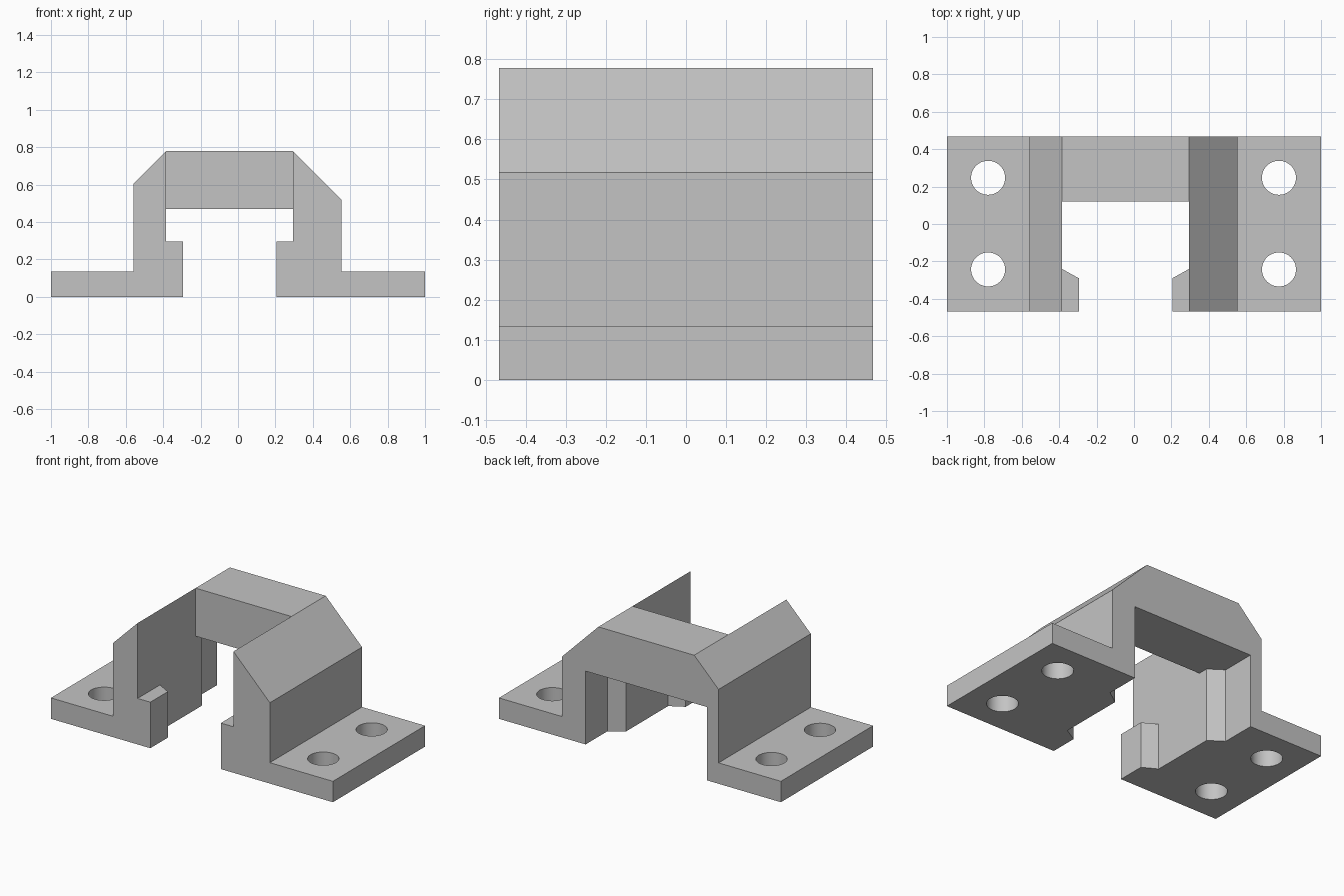
import bpy
import math
from mathutils import Matrix, Vector

cube = bpy.data.objects.get("Cube")
if cube:
    bpy.data.objects.remove(cube, do_unlink=True)

HALF_DEPTH = 0.467
MID = -0.045                    # centre line of the slot
SLOT, STEP = 0.34, 0.09         # slot half width; clip and recess depth
BRIDGE_Z, CLIP_Z = 0.47, 0.295

grey = bpy.data.materials.new("light_grey")
grey.use_nodes = True
colour = (0.55, 0.55, 0.55, 1)
grey.diffuse_color = colour
grey.node_tree.nodes["Principled BSDF"].inputs["Base Color"].default_value = colour


def prism(name, outline, low, high, along_y=False):
    """Extrude a counter-clockwise outline along z, or an x-z outline along y."""
    n = len(outline)
    if along_y:
        verts = [(x, y, z) for y in (high, low) for x, z in outline]
    else:
        verts = [(x, y, z) for z in (low, high) for x, y in outline]
    faces = [list(range(n))[::-1], list(range(n, 2 * n))]
    faces += [(i, (i + 1) % n, (i + 1) % n + n, i + n) for i in range(n)]
    mesh = bpy.data.meshes.new(name)
    mesh.from_pydata(verts, [], faces)
    mesh.materials.append(grey)
    obj = bpy.data.objects.new(name, mesh)
    bpy.context.collection.objects.link(obj)
    return obj


# Bracket: flanges, side walls with unequal chamfers, and roof
bracket = prism("mounting_bracket", [
    (-1, 0), (1, 0), (1, 0.134), (0.553, 0.134), (0.553, 0.518),
    (0.295, 0.778), (-0.385, 0.778), (-0.558, 0.605),
    (-0.558, 0.134), (-1, 0.134)], -HALF_DEPTH, HALF_DEPTH, along_y=True)

# Slot plan: narrow between the front clips, wide in the back recess
side = [(SLOT - STEP, -0.6), (SLOT - STEP, -0.29), (SLOT, -0.24),
        (SLOT, 0.185), (SLOT + STEP, 0.247), (SLOT + STEP, 0.6)]
plan = [(MID + x, y) for x, y in side] + [(MID - x, y) for x, y in reversed(side)]
cutters = [prism("slot_cutter", plan, -0.1, BRIDGE_Z)]

# Open space above the clips, in front of the bridge
l, r = MID - SLOT, MID + SLOT
cutters.append(prism("front_opening_cutter",
                     [(l, -0.6), (r, -0.6), (r, 0.12), (l, 0.12)], CLIP_Z, 1))

# Screw holes
for x in (-0.78, 0.775):
    for y in (-0.243, 0.247):
        ring = [(x + 0.091 * math.cos(a), y + 0.091 * math.sin(a))
                for a in (math.tau * i / 48 for i in range(48))]
        cutters.append(prism("screw_hole_cutter", ring, -0.1, 0.3))

for cutter in cutters:
    cutter.hide_render = True
    cut = bracket.modifiers.new(cutter.name, 'BOOLEAN')
    cut.operation = 'DIFFERENCE'
    cut.solver = 'EXACT'
    cut.object = cutter

# Bake the cuts and drop the cutters
graph = bpy.context.evaluated_depsgraph_get()
baked = bpy.data.meshes.new_from_object(bracket.evaluated_get(graph))
bracket.modifiers.clear()
bracket.data = baked
for cutter in cutters:
    bpy.data.objects.remove(cutter, do_unlink=True)

bpy.ops.object.select_all(action='DESELECT')
bracket.select_set(True)
bpy.context.view_layer.objects.active = bracket
bpy.ops.object.shade_smooth_by_angle(angle=math.radians(25))
